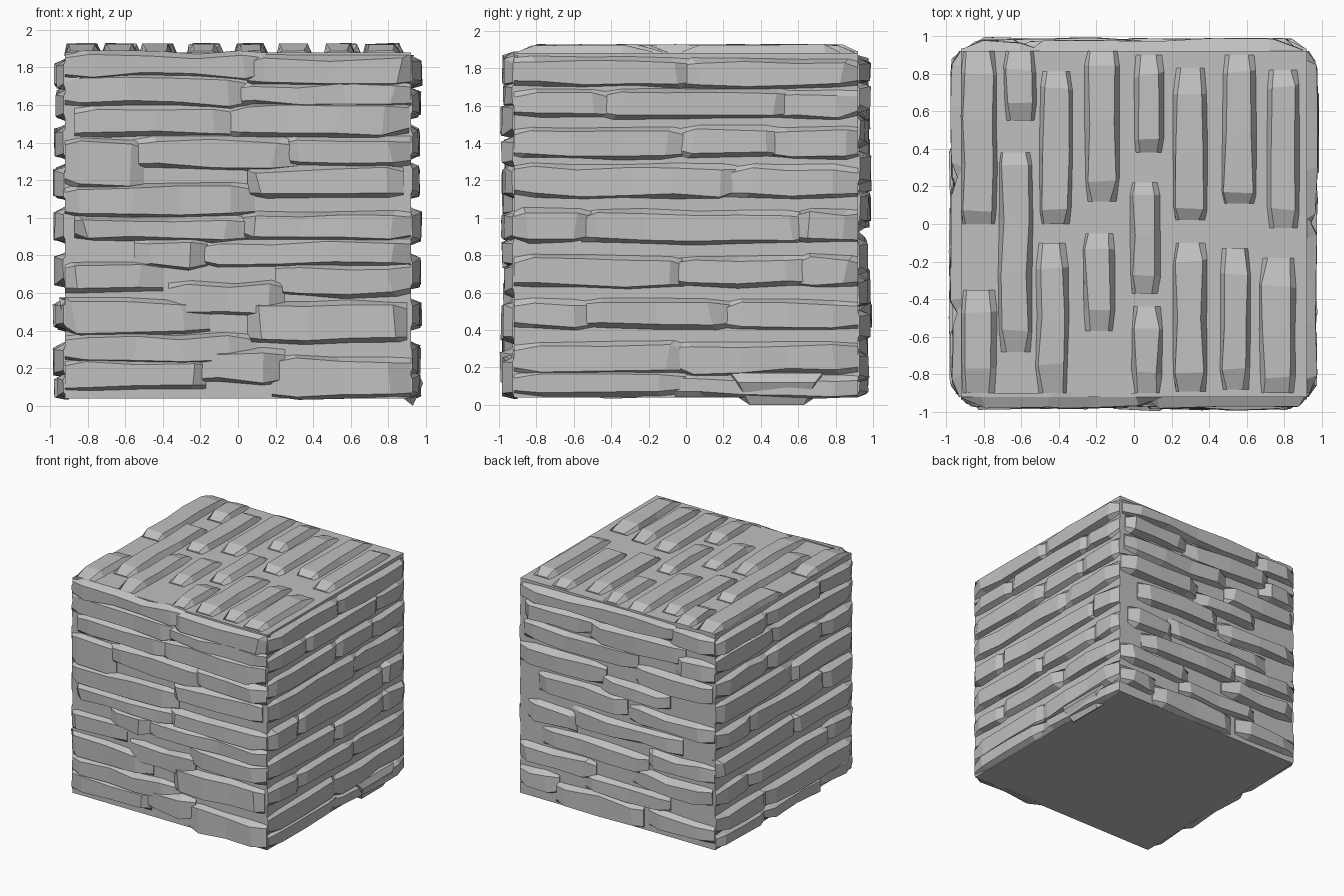
import bpy
import bmesh
import random
from mathutils import Vector

random.seed(7)

default_cube = bpy.data.objects.get("Cube")
if default_cube:
    bpy.data.objects.remove(default_cube, do_unlink=True)

HALF = 0.92
BASE, ROOF = 0.04, 1.88
X, Y, Z = Vector((1, 0, 0)), Vector((0, 1, 0)), Vector((0, 0, 1))

stone = bpy.data.materials.new("stone_grey")
stone.use_nodes = True
grey = (0.53, 0.53, 0.53, 1)
stone.diffuse_color = grey
stone.node_tree.nodes["Principled BSDF"].inputs["Base Color"].default_value = grey


def finish(bm, name):
    """Turn a bmesh into a flat-shaded stone object."""
    bmesh.ops.recalc_face_normals(bm, faces=bm.faces)
    mesh = bpy.data.meshes.new(name)
    bm.to_mesh(mesh)
    bm.free()
    mesh.materials.append(stone)
    obj = bpy.data.objects.new(name, mesh)
    bpy.context.collection.objects.link(obj)


def wobble(amount):
    return random.uniform(-amount, amount)


def add_slab(bm, frame, u0, u1, v0, v1, height, rough):
    """One chiselled slab: a row of sloped cross-sections joined together."""
    along, across, normal, offset = frame
    length = u1 - u0
    start = u0 + min(random.uniform(0.06, 0.15), length * 0.25)
    stop = u1 - min(random.uniform(0.06, 0.15), length * 0.25)
    count = max(2, round((stop - start) / 0.28) + 1)
    stations = [u0] + [start + (stop - start) * i / (count - 1) for i in range(count)] + [u1]
    rings = []
    for i, u in enumerate(stations):
        tip = i in (0, len(stations) - 1)
        h = 0.008 if tip else height + wobble(rough)
        pinch = 0.012 if tip else 0
        lo, hi = v0 + pinch + wobble(rough), v1 - pinch + wobble(rough)
        low_slope = random.uniform(0.008, 0.028)
        high_slope = random.uniform(0.015, 0.035)
        section = [(lo, -0.02), (lo, 0), (lo + low_slope, h),
                   (hi - high_slope, h + wobble(rough / 2)), (hi, 0), (hi, -0.02)]
        slide = 0 if tip else wobble(rough * 3)
        rings.append([bm.verts.new(along * (u + slide * (j - 2)) + across * v
                                   + normal * (offset + d))
                      for j, (v, d) in enumerate(section)])
    for a, b in zip(rings, rings[1:]):
        for j in range(len(a)):
            k = (j + 1) % len(a)
            bm.faces.new((a[j], a[k], b[k], b[j]))
    bm.faces.new(rings[0])
    bm.faces.new(rings[-1])


def slab_side(name, frame, slabs, height, spread, rough):
    bm = bmesh.new()
    for u0, u1, v0, v1 in slabs:
        add_slab(bm, frame, u0, u1, v0, v1, height + wobble(spread), rough)
    finish(bm, name)


def courses(rows, cuts):
    """Slabs for regular courses, overlapping a little at each joint."""
    slabs = []
    for (low, high), breaks in zip(rows, cuts):
        ends = [-HALF] + list(breaks) + [HALF]
        for a, b in zip(ends, ends[1:]):
            shift = wobble(0.01)
            slabs.append((max(a - 0.03, -HALF), min(b + 0.03, HALF),
                          low + shift, high + shift))
    return slabs


# Solid core
bm = bmesh.new()
bmesh.ops.create_cube(bm, size=1)
for v in bm.verts:
    v.co = Vector((v.co.x * 2 * HALF, v.co.y * 2 * HALF,
                   ROOF if v.co.z > 0 else BASE))
finish(bm, "core_block")

# Top: columns running front to back (start, end, left edge, right edge)
top_slabs = [
    (0, .92, -.92, -.73), (-.9, -.35, -.92, -.73), (-.68, .38, -.72, -.54),
    (.55, .92, -.69, -.52), (0, .81, -.5, -.33), (-.9, -.1, -.52, -.35),
    (.12, .92, -.26, -.08), (-.57, -.05, -.27, -.1), (.38, .9, 0, .16),
    (-.37, .22, -.02, .14), (-.9, -.44, -.01, .15), (.02, .83, .21, .39),
    (-.89, -.1, .21, .39), (.11, .9, .47, .65), (-.88, -.13, .46, .62),
    (-.02, .82, .71, .88), (-.9, -.18, .67, .86),
]
slab_side("top_slabs", (Y, X, Z, ROOF), top_slabs, 0.046, 0.002, 0.004)

# Front: staggered slabs (left end, right end, bottom, top)
front_slabs = [
    (-.92, .15, 1.74, 1.88), (.05, .92, 1.7, 1.87), (-.92, .05, 1.59, 1.76),
    (-.02, .92, 1.59, 1.72), (-.87, -.02, 1.43, 1.6), (-.05, .91, 1.43, 1.61),
    (-.57, .32, 1.26, 1.43), (.25, .92, 1.27, 1.44), (-.92, -.5, 1.16, 1.42),
    (-.92, .09, 1.01, 1.18), (.05, .88, 1.11, 1.28), (.02, .92, .88, 1.04),
    (-.87, .06, .87, 1.01), (-.55, -.16, .73, .89), (-.2, .92, .74, .89),
    (-.92, -.4, .6, .76), (-.37, .25, .48, .66), (.2, .92, .58, .76),
    (-.92, -.15, .38, .57), (.05, .9, .33, .56), (-.92, .1, .23, .38),
    (-.92, -.17, .08, .25), (-.22, .25, .12, .31), (.18, .92, .04, .26),
]
slab_side("front_slabs", (X, Z, -Y, HALF), front_slabs, 0.055, 0.01, 0.011)

# Back: staggered slabs (left end, right end, bottom, top)
back_slabs = [
    (-.55, .9, 1.72, 1.87), (-.92, -.5, 1.69, 1.85), (.22, .87, 1.57, 1.72),
    (-.65, .26, 1.53, 1.71), (-.92, -.55, 1.46, 1.63), (-.2, .88, 1.38, 1.55),
    (-.9, -.18, 1.27, 1.44), (.1, .92, 1.18, 1.35), (-.5, .15, 1.12, 1.27),
    (-.1, .74, .97, 1.14), (-.92, -.12, .93, 1.09), (.38, .84, .7, .88),
    (-.62, .42, .76, .92), (-.92, -.3, .6, .75), (-.3, .7, .52, .69),
    (.2, .92, .34, .51), (-.9, -.15, .4, .56), (-.5, .3, .24, .39),
    (-.25, .58, .05, .24), (-.92, -.3, .08, .25), (.55, .92, .12, .3),
]
slab_side("back_slabs", (X, Z, Y, HALF), back_slabs, 0.055, 0.01, 0.011)

# Left and right: regular courses with staggered joints
side_rows = [(1.69, 1.85), (1.53, 1.69), (1.32, 1.49), (1.1, 1.28), (.87, 1.05),
             (.63, .8), (.4, .56), (.16, .34), (.04, .17)]
left_cuts = [(0,), (-.42, .52), (-.02, .47), (.24,), (-.53, .61),
             (-.04, .63), (-.53, .21), (-.03,), (-.03,)]
slab_side("left_slabs", (Y, Z, X, HALF), courses(side_rows, left_cuts),
          0.048, 0.006, 0.009)
right_cuts = [(wobble(0.35),) if i % 2 else (-.5 + wobble(0.1), .35 + wobble(0.15))
              for i in range(len(side_rows))]
slab_side("right_slabs", (Y, Z, -X, HALF), courses(side_rows, right_cuts),
          0.05, 0.008, 0.009)

# Loose chunk hanging at the foot of the left side
bm = bmesh.new()
for x, z, inset in ((.9, .18, 0), (.96, .17, 0), (.985, .12, .04),
                    (.93, 0, .1), (.88, .04, .04)):
    for y in (.24 + inset, .73 - inset):
        bm.verts.new((x, y, z))
bmesh.ops.convex_hull(bm, input=bm.verts)
finish(bm, "foot_chunk")
